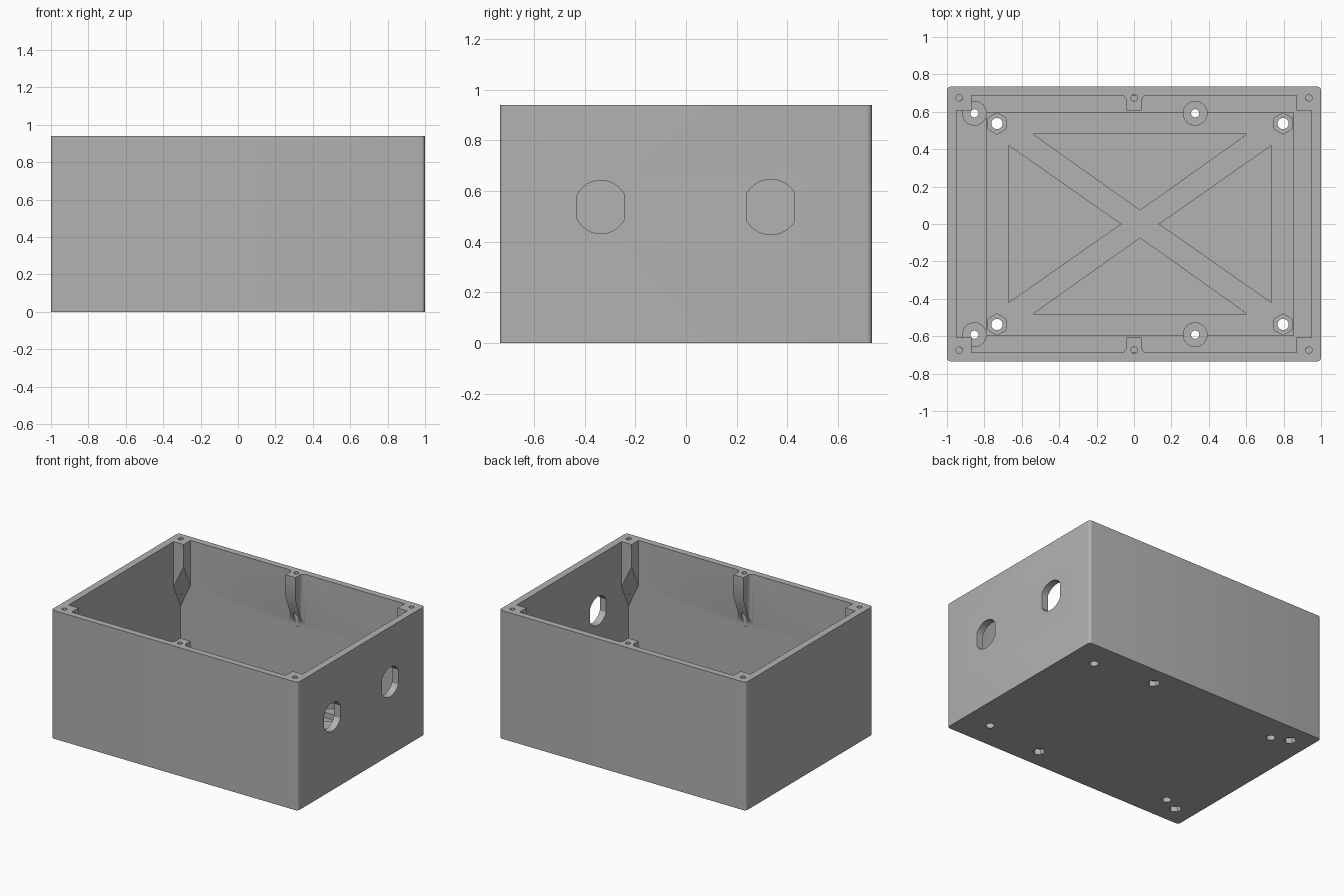
import bpy, bmesh
from math import cos, sin, pi, asin, sqrt

scene = bpy.context.scene
if "Cube" in scene.objects:
    bpy.data.objects.remove(scene.objects["Cube"], do_unlink=True)

HX, HY, TOP = 1.0, 0.735, 0.94        # outer half sizes and height
IX, IY, FLOOR = 0.948, 0.688, 0.05    # cavity half sizes and floor level
PLATE, STAND = 0.09, 0.13             # heights of mounting plate and standoffs
MID = 0.0325                          # centre of the mounting plate in x

grey = bpy.data.materials.new("moulded grey")
grey.use_nodes = True
grey.diffuse_color = (0.445, 0.445, 0.445, 1)
grey.node_tree.nodes["Principled BSDF"].inputs["Base Color"].default_value = grey.diffuse_color


def prism(name, pts, z0, z1, axis="z"):
    """Extrude an outline; z0 may be a rule giving a sloped underside."""
    low = z0 if callable(z0) else (lambda x, y: z0)
    place = (lambda a, b, c: (a, b, c)) if axis == "z" else (lambda a, b, c: (c, a, b))
    bm = bmesh.new()
    bot = [bm.verts.new(place(x, y, low(x, y))) for x, y in pts]
    top = [bm.verts.new(place(x, y, z1)) for x, y in pts]
    bm.faces.new(bot[::-1])
    bm.faces.new(top)
    n = len(pts)
    for i in range(n):
        j = (i + 1) % n
        bm.faces.new((bot[i], bot[j], top[j], top[i]))
    bmesh.ops.recalc_face_normals(bm, faces=bm.faces)
    mesh = bpy.data.meshes.new(name)
    bm.to_mesh(mesh)
    bm.free()
    mesh.materials.append(grey)
    obj = bpy.data.objects.new(name, mesh)
    scene.collection.objects.link(obj)
    return obj


def subtract(obj, cutter):
    mod = obj.modifiers.new("cut", "BOOLEAN")
    mod.operation, mod.solver, mod.object = "DIFFERENCE", "EXACT", cutter
    bpy.context.view_layer.update()
    graph = bpy.context.evaluated_depsgraph_get()
    mesh = bpy.data.meshes.new_from_object(obj.evaluated_get(graph))
    obj.modifiers.clear()
    obj.data = mesh
    bpy.data.objects.remove(cutter, do_unlink=True)


def rect(x0, y0, x1, y1):
    return [(x0, y0), (x1, y0), (x1, y1), (x0, y1)]


def ring(x, y, r, n=24, turn=0.0):
    return [(x + r * cos(turn + 2 * pi * i / n), y + r * sin(turn + 2 * pi * i / n)) for i in range(n)]


def hexagon(x, y, r):
    return ring(x, y, r, 6, pi / 2)


# Outer block with rounded upright edges
block = prism("enclosure_body", rect(-HX, -HY, HX, HY), 0, TOP)
bm = bmesh.new()
bm.from_mesh(block.data)
upright = [e for e in bm.edges if abs(e.verts[0].co.z - e.verts[1].co.z) > 0.5]
bmesh.ops.bevel(bm, geom=upright, offset=0.022, segments=5, profile=0.5, affect="EDGES")
bm.to_mesh(block.data)
bm.free()

# Cavity, from which the inner features are left standing
cavity = prism("cavity", rect(-IX, -IY, IX, IY), FLOOR, TOP + 0.1)

# Lid screw posts with tapered undersides
BOSS, SHOULDER = 0.08, TOP - 0.165
OUT = 0.02
for s in (-1, 1):
    for t in (-1, 1):
        bx, by = IX - BOSS, IY - BOSS
        outline = rect(s * bx, t * by, s * (IX + OUT), t * (IY + OUT))
        subtract(cavity, prism("corner_post", outline,
                 lambda x, y: SHOULDER - 2.1 * (abs(x) - bx + abs(y) - by), TOP + 0.2))
    half, fillet = 0.04, 0.03
    arc = [(half + fillet - fillet * cos(a * pi / 8), IY - fillet + fillet * sin(a * pi / 8)) for a in range(5)]
    side = [(half, IY - BOSS)] + arc + [(half + fillet, IY + OUT)]
    outline = side + [(-x, y) for x, y in reversed(side)]
    subtract(cavity, prism("middle_post", [(x, s * y) for x, y in outline],
             lambda x, y: SHOULDER - 2.5 * (abs(y) - IY + BOSS), TOP + 0.2))

# Mounting plate with four triangular pockets forming a cross
plate = prism("mounting_plate", rect(MID - 0.8225, -0.597, MID + 0.8225, 0.597), FLOOR - 0.03, PLATE)
for s in (-1, 1):
    for tri in ([(MID - 0.57, s * 0.48), (MID + 0.57, s * 0.48), (MID, s * 0.075)],
                [(MID + s * 0.703, 0.42), (MID + s * 0.703, -0.42), (MID + s * 0.103, 0)]):
        subtract(plate, prism("pocket", tri, FLOOR - 0.05, PLATE + 0.05))
subtract(cavity, plate)

# Round standoffs
stands = [(x, s * 0.592) for x in (-0.853, 0.327) for s in (-1, 1)]
for x, y in stands:
    subtract(cavity, prism("standoff", ring(x, y, 0.066, 32), FLOOR - 0.03, STAND))

subtract(block, cavity)

# Standoff bores with nut pockets underneath
for x, y in stands:
    subtract(block, prism("bore", ring(x, y, 0.022), -0.1, STAND + 0.1))
    subtract(block, prism("nut_pocket", hexagon(x, y, 0.042), -0.1, 0.04))

# Plate bolt holes with nut pockets on top
for s in (-1, 1):
    for t in (-1, 1):
        x, y = MID + s * 0.765, t * 0.537
        subtract(block, prism("bolt_hole", ring(x, y, 0.03), -0.1, 0.2))
        subtract(block, prism("nut_pocket", hexagon(x, y, 0.057), 0.045, 0.2))

# Lid screw holes
for x in (-0.935, 0, 0.935):
    for s in (-1, 1):
        subtract(block, prism("screw_hole", ring(x, s * 0.674, 0.0175, 16), 0.54, TOP + 0.1))

# Flat-sided openings in the left wall
for y, r in ((-0.336, 0.105), (0.335, 0.109)):
    flat = 0.094
    a = asin(sqrt(r * r - flat * flat) / r)
    arc = [a + (pi - 2 * a) * i / 16 for i in range(17)]
    outline = [(y + r * cos(v), 0.537 + r * sin(v)) for v in arc + [v + pi for v in arc]]
    subtract(block, prism("connector_hole", outline, 0.9, 1.1, axis="x"))

# Smooth the round parts, keep the edges crisp
if not block.data.materials:
    block.data.materials.append(grey)
bpy.context.view_layer.objects.active = block
block.select_set(True)
bpy.ops.object.shade_smooth_by_angle(angle=pi / 6)
